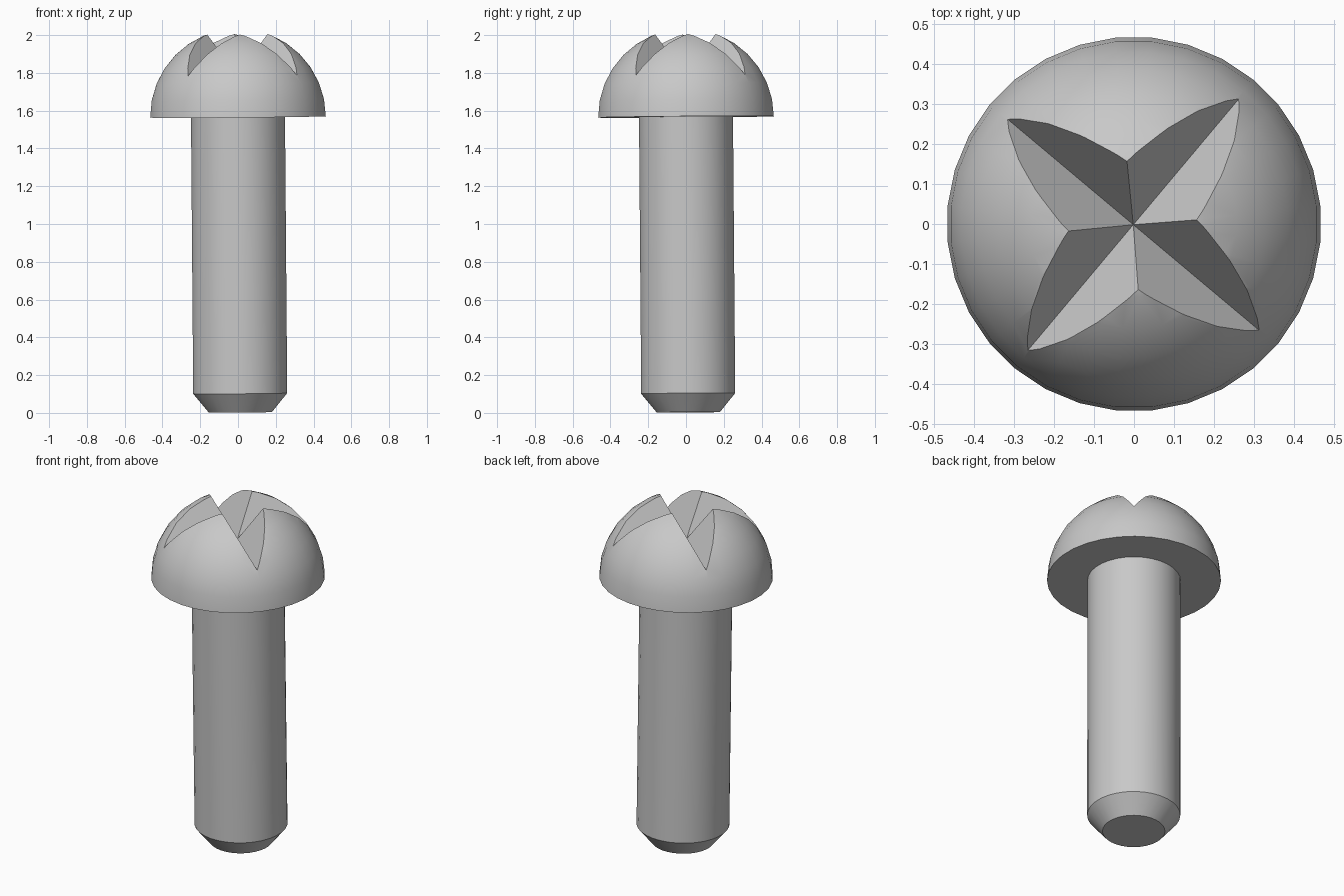
import bpy, bmesh, math
from mathutils import Matrix, Vector

cube = bpy.data.objects.get("Cube")
if cube:
    bpy.data.objects.remove(cube, do_unlink=True)

SEGMENTS = 32
HEAD_BASE = 1.567
HEAD_RADIUS = 0.467

steel = bpy.data.materials.new("steel_grey")
steel.use_nodes = True
colour = (0.58, 0.58, 0.58, 1)
steel.diffuse_color = colour
steel.node_tree.nodes["Principled BSDF"].inputs["Base Color"].default_value = colour

# The whole bolt leans very slightly, pivoting at the underside of the head
axis = Vector((-0.008, -0.008, 1)).normalized()
pivot = Matrix.Translation((0, 0, HEAD_BASE))
lean = pivot @ Vector((0, 0, 1)).rotation_difference(axis).to_matrix().to_4x4()


def add_object(name, bm):
    bmesh.ops.recalc_face_normals(bm, faces=bm.faces)
    mesh = bpy.data.meshes.new(name)
    bm.to_mesh(mesh)
    bm.free()
    mesh.materials.append(steel)
    obj = bpy.data.objects.new(name, mesh)
    bpy.context.collection.objects.link(obj)
    obj.matrix_world = lean
    return obj


def polar(radius, angle, z):
    return Vector((radius * math.cos(angle), radius * math.sin(angle), z))


def lathe(name, profile):
    """Revolve (radius, z) points; open ends are capped, zero radius is a pole."""
    bm = bmesh.new()
    rings = []
    for r, z in profile:
        count = SEGMENTS if r > 0 else 1
        rings.append([bm.verts.new(polar(r, math.tau * (i + 0.5) / SEGMENTS, z))
                      for i in range(count)])
    for low, high in zip(rings, rings[1:]):
        for i in range(SEGMENTS):
            j = (i + 1) % SEGMENTS
            if len(high) == 1:
                bm.faces.new((low[i], low[j], high[0]))
            else:
                bm.faces.new((low[i], low[j], high[j], high[i]))
    for ring in (rings[0], rings[-1]):
        if len(ring) > 1:
            bm.faces.new(ring)
    return add_object(name, bm)


def smooth(obj):
    bpy.ops.object.select_all(action="DESELECT")
    obj.select_set(True)
    bpy.context.view_layer.objects.active = obj
    bpy.ops.object.shade_smooth_by_angle(angle=math.radians(25))


# Shaft with chamfered tip (heights measured from the underside of the head)
shaft = lathe("shaft", [(0.168, 0.003 - HEAD_BASE), (0.25, 0.103 - HEAD_BASE), (0.25, 0.02)])

# Domed head
steps = 8
dome = [(HEAD_RADIUS * math.cos(a), HEAD_RADIUS * math.sin(a))
        for a in (math.pi / 2 * k / steps for k in range(steps))]
head = lathe("head", dome + [(0, HEAD_RADIUS)])

# Four-pointed star recess: level valleys to the points, rising ridges between
bm = bmesh.new()
depth = 0.222
apex = bm.verts.new((0, 0, depth))
crown = bm.verts.new((0, 0, 0.9))
rim = []
for k in range(4):
    turn = k * math.pi / 2
    rim.append(bm.verts.new(polar(0.24, turn + math.radians(5), depth + 0.322)))
    rim.append(bm.verts.new(polar(0.6, turn + math.radians(50), depth - 0.003)))
for a, b in zip(rim, rim[1:] + rim[:1]):
    bm.faces.new((apex, a, b))
    bm.faces.new((crown, a, b))
cutter = add_object("star_cutter", bm)
cutter.hide_render = True

cut = head.modifiers.new("star_recess", "BOOLEAN")
cut.operation = "DIFFERENCE"
cut.solver = "EXACT"
cut.object = cutter
bpy.context.view_layer.update()
bpy.context.view_layer.objects.active = head
bpy.ops.object.modifier_apply(modifier=cut.name)
bpy.data.objects.remove(cutter, do_unlink=True)

for part in (shaft, head):
    smooth(part)
